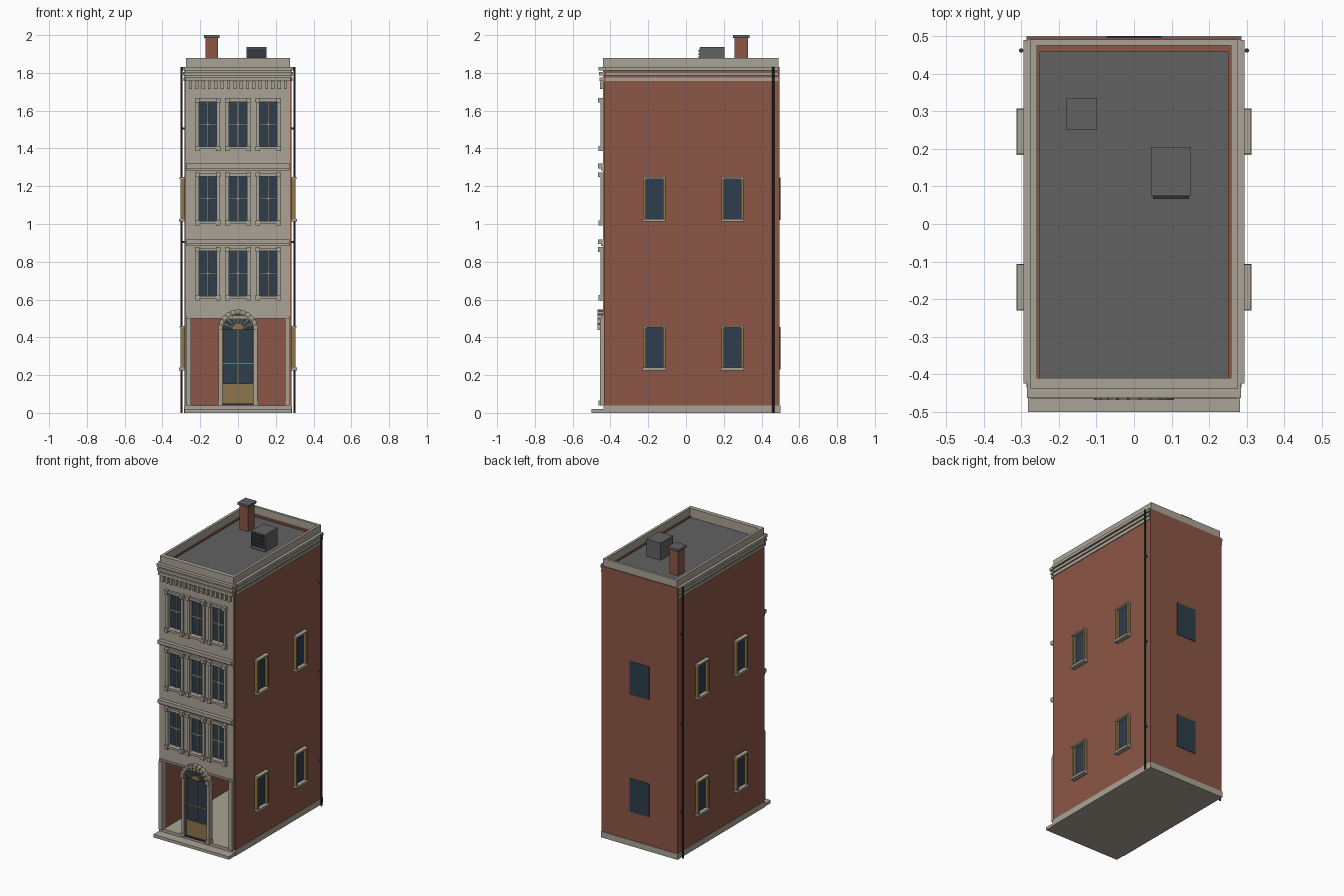
import bpy, bmesh, math

old = bpy.data.objects.get("Cube")
if old:
    bpy.data.objects.remove(old, do_unlink=True)


def material(name, rgb):
    m = bpy.data.materials.new(name)
    lin = [((c / 255 + 0.055) / 1.055) ** 2.4 for c in rgb] + [1]
    m.use_nodes = True
    m.diffuse_color = lin
    m.node_tree.nodes["Principled BSDF"].inputs["Base Color"].default_value = lin
    return m


stone = material("stone", (170, 164, 150))
brick = material("brick", (140, 86, 69))
slate = material("roof grey", (98, 98, 98))
glass = material("window glass", (47, 61, 75))
wood = material("ochre wood", (140, 118, 76))
iron = material("dark iron", (55, 55, 58))


def finish(name, mat, bm):
    bmesh.ops.recalc_face_normals(bm, faces=bm.faces)
    mesh = bpy.data.meshes.new(name)
    bm.to_mesh(mesh)
    bm.free()
    mesh.materials.append(mat)
    ob = bpy.data.objects.new(name, mesh)
    bpy.context.collection.objects.link(ob)
    return ob


def boxes(name, mat, spans):
    """One object from boxes given as (x0, x1, y0, y1, z0, z1)."""
    bm = bmesh.new()
    for x0, x1, y0, y1, z0, z1 in spans:
        made = bmesh.ops.create_cube(bm, size=1)["verts"]
        for v in made:
            v.co = (x1 if v.co.x > 0 else x0, y1 if v.co.y > 0 else y0, z1 if v.co.z > 0 else z0)
    return finish(name, mat, bm)


def both(spans):
    """Add the mirror image of every box across x."""
    return spans + [(-b[1], -b[0]) + tuple(b[2:]) for b in spans]


def arc_blocks(name, mat, r0, r1, y0, y1, angles, centre_z, steps=4):
    """Ring sectors facing the front, one per (start, end) angle."""
    bm = bmesh.new()
    for a0, a1 in angles:
        sweep = [a0 + (a1 - a0) * i / steps for i in range(steps + 1)]
        outline = [(r1, a) for a in sweep] + [(r0, a) for a in reversed(sweep)]
        face = bm.faces.new([bm.verts.new((r * math.cos(a), y0, centre_z + r * math.sin(a)))
                             for r, a in outline])
        out = bmesh.ops.extrude_face_region(bm, geom=[face])["geom"]
        for v in out:
            if isinstance(v, bmesh.types.BMVert):
                v.co.y = y1
    return finish(name, mat, bm)


# Key planes
FACE, BACK, SIDE, HALF = -0.44, 0.496, 0.283, 0.275
FLOOR, SHOP, EAVE, ROOF, TOP = 0.04, 0.5, 1.83, 1.82, 1.88

# Base, step and brick shell
boxes("base", stone, [(-0.286, 0.286, -0.436, 0.5, 0, FLOOR)])
boxes("front_step", stone, [(-0.282, 0.282, -0.5, -0.43, 0, 0.02)])
boxes("side_walls", brick, both([(0.25, SIDE, -0.434, BACK, FLOOR, EAVE)]))
boxes("back_wall", brick, [(-0.25, 0.25, 0.46, BACK, FLOOR, EAVE)])

# Stone facade: piers and spandrels around nine openings
columns = (-0.16, 0, 0.16)
sills = (0.62, 1.015, 1.41)
half_w, win_h, inner = 0.048, 0.237, -0.41
edges = [-HALF] + [c + s * half_w for c in columns for s in (-1, 1)] + [HALF]
levels = [SHOP] + [z + d for z in sills for d in (0, win_h)] + [EAVE]
facade = [(edges[i], edges[i + 1], FACE, inner, SHOP, EAVE) for i in range(0, len(edges), 2)]
facade += [(c - half_w, c + half_w, FACE, inner, levels[i], levels[i + 1])
           for c in columns for i in range(0, len(levels), 2)]
boxes("facade", stone, facade)

# Front windows
panes, bars, trim = [], [], []
for c in columns:
    for z in sills:
        top, mid = z + win_h, z + win_h / 2
        panes.append((c - half_w, c + half_w, -0.424, -0.418, z, top))
        bars.append((c - 0.004, c + 0.004, -0.434, -0.42, z, top))
        bars.append((c - half_w, c + half_w, -0.434, -0.42, mid - 0.004, mid + 0.004))
        trim.append((c - 0.062, c + 0.062, -0.455, FACE, top, top + 0.017))
        trim.append((c - 0.062, c + 0.062, -0.46, FACE, z - 0.014, z))
        for s in (-1, 1):
            e = c + s * 0.056
            trim.append((e - 0.009, e + 0.009, -0.452, FACE, z, top))
            trim.append((e - 0.012, e + 0.012, -0.465, FACE, top - 0.004, top + 0.021))
            trim.append((e - 0.012, e + 0.012, -0.463, FACE, z - 0.024, z + 0.004))
boxes("front_window_glass", glass, panes)
boxes("front_window_bars", stone, bars)
boxes("front_window_trim", stone, trim)

# String courses, pilasters
courses = []
for z in (0.895, 1.295):
    courses.append((-HALF, HALF, -0.465, FACE, z, z + 0.024))
    courses.append((-HALF, HALF, -0.45, FACE, z - 0.012, z))
courses.append((-HALF, HALF, -0.447, FACE, SHOP, SHOP + 0.012))
boxes("string_courses", stone, courses)
boxes("pilasters", stone, both([(0.248, HALF, -0.455, -0.42, FLOOR, SHOP)]))

# Cornice with dentils, stepped bands and parapet
count, pitch = 16, 0.0335
dentils = [(x - 0.009, x + 0.009, -0.456, FACE, 1.715, 1.755)
           for x in [(i - (count - 1) / 2) * pitch for i in range(count)]]
boxes("dentils", stone, dentils)
front_bands, side_bands = [], []
for i, z in enumerate((1.757, 1.785, 1.813)):
    wide = 0.279 + 0.003 * i
    front_bands.append((-wide, wide, -0.457 - 0.003 * i, -0.42, z, z + 0.019))
    side_bands.append((0.27, 0.288 + 0.003 * i, -0.425, 0.49, z, z + 0.019))
boxes("front_cornice", stone, front_bands)
boxes("side_cornice", stone, both(side_bands))
boxes("parapet", stone, both([(0.258, HALF, FACE, 0.491, EAVE, TOP)]) + [
    (-0.258, 0.258, FACE, -0.41, EAVE, TOP), (-0.258, 0.258, 0.475, 0.491, EAVE, TOP)])
boxes("parapet_foot", stone, [(-0.258, 0.258, -0.42, -0.41, ROOF, EAVE)])
boxes("roof", slate, [(-0.262, 0.262, -0.415, 0.48, ROOF - 0.03, ROOF)])

# Side windows
jambs, ledges, lights = [], [], []
for y in (-0.168, 0.246):
    for z in (0.225, 1.012):
        top = z + 0.236
        lights.append((0.278, 0.286, y - 0.055, y + 0.055, z, top))
        ledges.append((0.278, 0.313, y - 0.062, y + 0.062, z, z + 0.015))
        ledges.append((0.278, 0.311, y - 0.06, y + 0.06, top - 0.01, top))
        for s in (-1, 1):
            e = y + s * 0.052
            jambs.append((0.278, 0.305, e - 0.007, e + 0.007, z + 0.015, top - 0.01))
boxes("side_window_jambs", wood, both(jambs))
boxes("side_window_ledges", stone, both(ledges))
boxes("side_window_glass", glass, both(lights))

# Back windows
boxes("back_window_glass", glass, [(-0.073, 0.073, 0.492, 0.499, z, z + 0.225) for z in (0.23, 1.02)])

# Door with glazed upper part
boxes("door_glass", glass, [(-0.083, 0.083, -0.434, -0.428, 0.15, 0.445)])
door = both([(0.076, 0.084, -0.444, -0.424, FLOOR, 0.44)])
door.append((-0.08, 0.08, -0.442, -0.424, 0.05, 0.155))
door.append((-0.08, 0.08, -0.44, -0.426, 0.258, 0.264))
door.append((-0.003, 0.003, -0.44, -0.426, 0.155, 0.44))
boxes("door_frame", wood, door)
boxes("door_sill", iron, [(-0.083, 0.083, -0.45, -0.42, FLOOR, 0.05)])
boxes("door_transom", iron, [(-0.083, 0.083, -0.448, -0.424, 0.44, 0.455)])
boxes("door_jambs", stone, both([
    (0.083, 0.102, -0.455, -0.42, FLOOR, 0.44),
    (0.081, 0.106, -0.462, -0.42, FLOOR, 0.065),
    (0.081, 0.106, -0.468, -0.42, 0.438, 0.455)]))

# Fan light and arch over the door
SPRING = 0.441
arc_blocks("fan_light_glass", glass, 0.001, 0.084, -0.445, -0.425, [(0, math.pi)], SPRING, 20)
arc_blocks("fan_hub", wood, 0.001, 0.03, -0.452, -0.44, [(0, math.pi)], SPRING, 12)
rays = [math.pi * i / 8 for i in range(1, 8)]
arc_blocks("fan_rays", wood, 0.025, 0.082, -0.45, -0.44, [(a - 0.04, a + 0.04) for a in rays], SPRING, 1)
arc_blocks("arch_ring", stone, 0.08, 0.101, -0.458, -0.42, [(0, math.pi)], SPRING, 24)
n = 11
arc_blocks("arch_stones", stone, 0.084, 0.106, -0.469, -0.43,
           [(math.pi * (i + 0.08) / n, math.pi * (i + 0.92) / n) for i in range(n)], SPRING, 2)

# Chimney and roof vent
boxes("chimney", brick, [(-0.171, -0.107, 0.258, 0.328, ROOF, 1.985)])
boxes("chimney_cap", slate, [(-0.18, -0.098, 0.25, 0.336, 1.985, 2)])
boxes("vent_unit", slate, [(0.045, 0.151, 0.075, 0.205, ROOF, 1.936)])
boxes("vent_grille", glass, [(0.05, 0.146, 0.072, 0.08, 1.84, 1.928)])
boxes("vent_slats", iron, [(0.05, 0.146, 0.067, 0.076, z, z + 0.007)
                           for z in [1.845 + 0.017 * i for i in range(5)]])

# Drain pipes
for side, x in (("left", 0.3), ("right", -0.3)):
    bm = bmesh.new()
    bmesh.ops.create_cone(bm, cap_ends=True, segments=10, radius1=0.006, radius2=0.006, depth=EAVE)
    pipe = finish(side + "_drain_pipe", iron, bm)
    pipe.location = (x, 0.462, EAVE / 2)
    boxes(side + "_pipe_brackets", iron, [(min(x, x * 0.93), max(x, x * 0.93), 0.459, 0.465, z, z + 0.01)
                                          for z in (0.3, 0.9, 1.5)])
